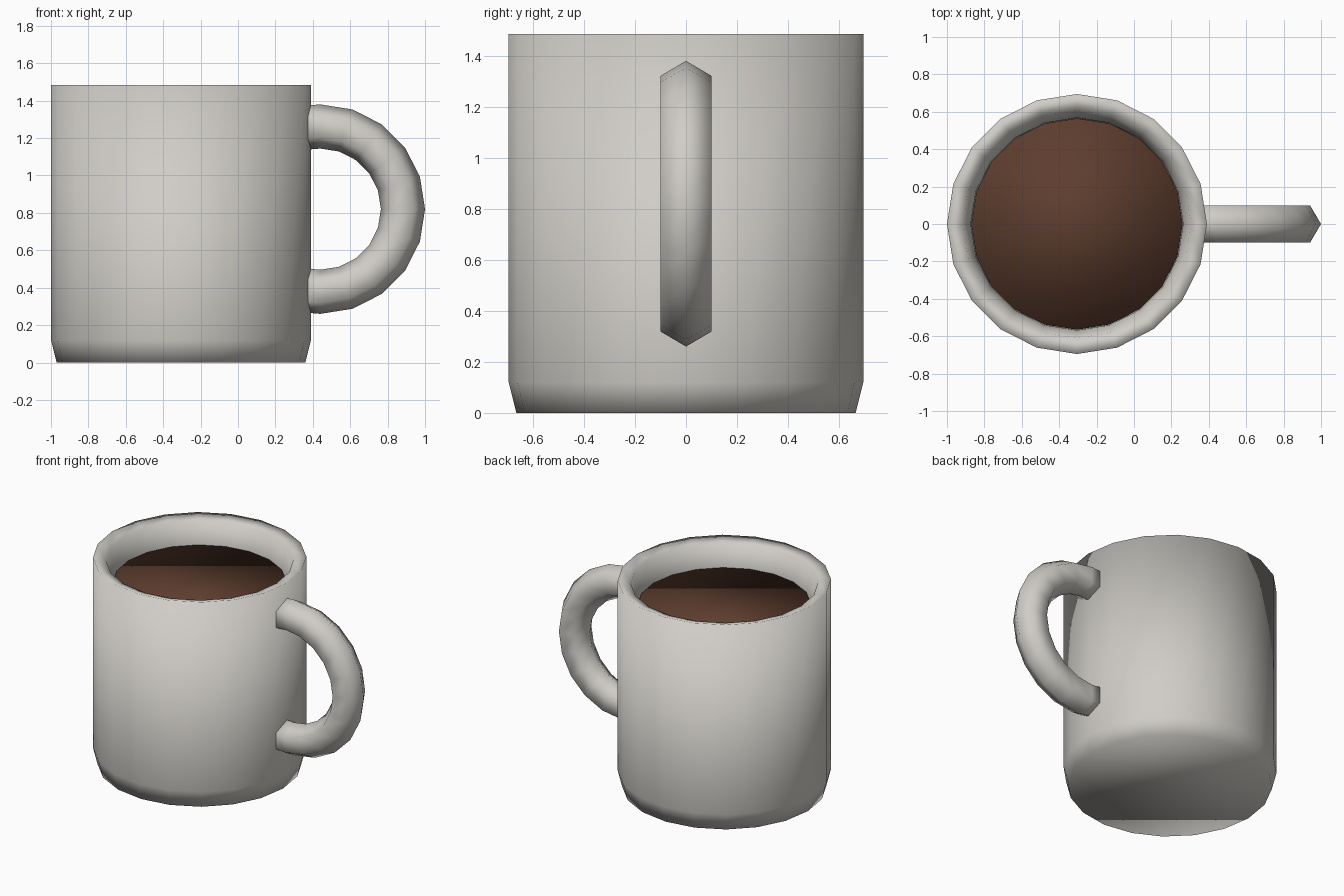
import bpy, bmesh
from math import sin, cos, pi, radians

default = bpy.data.objects.get("Cube")
if default:
    bpy.data.objects.remove(default, do_unlink=True)

CUP_X = -0.305
SIDES = 20


def material(name, rgb):
    m = bpy.data.materials.new(name)
    m.use_nodes = True
    m.diffuse_color = (*rgb, 1)
    m.node_tree.nodes["Principled BSDF"].inputs["Base Color"].default_value = (*rgb, 1)
    return m


def sweep(name, rings, mat):
    """Skin a list of closed rings, cap both ends and shade smooth."""
    bm = bmesh.new()
    loops = [[bm.verts.new(p) for p in ring] for ring in rings]
    n = len(loops[0])
    for a, b in zip(loops, loops[1:]):
        for i in range(n):
            j = (i + 1) % n
            bm.faces.new((a[i], a[j], b[j], b[i]))
    bm.faces.new(loops[0])
    bm.faces.new(loops[-1])
    bmesh.ops.recalc_face_normals(bm, faces=bm.faces)
    for f in bm.faces:
        f.smooth = True
    mesh = bpy.data.meshes.new(name)
    bm.to_mesh(mesh)
    bm.free()
    mesh.materials.append(mat)
    ob = bpy.data.objects.new(name, mesh)
    bpy.context.collection.objects.link(ob)
    return ob


def circle(r, z):
    return [(CUP_X + r * cos(2 * pi * i / SIDES), r * sin(2 * pi * i / SIDES), z)
            for i in range(SIDES)]


ceramic = material("warm white ceramic", (0.63, 0.61, 0.57))
brown = material("coffee brown", (0.11, 0.047, 0.028))

# Cup: outside wall with chamfered foot, rim, then tapered inside wall and floor
profile = [(0.665, 0), (0.695, 0.12), (0.695, 1.485), (0.61, 1.46), (0.568, 1.31), (0.53, 0.12)]
sweep("cup", [circle(r, z) for r, z in profile], ceramic)

# Drink: shallow disc filling the cup
sweep("drink", [circle(0.565, 1.22), circle(0.565, 1.31)], brown)

# Handle: hexagonal tube along a half ring, its ends sunk in the cup wall
ARC_X, ARC_Z, ARC_R, TUBE = 0.44, 0.82, 0.442, 0.118


def handle_ring(angle):
    ring = []
    for k in range(6):
        t = k * pi / 3
        r = ARC_R + TUBE * cos(t)
        ring.append((ARC_X + r * cos(angle), TUBE * sin(t) * 0.98, ARC_Z + r * sin(angle)))
    return ring


angles = [-100] + list(range(-90, 91, 18)) + [100]
sweep("handle", [handle_ring(radians(a)) for a in angles], ceramic)
